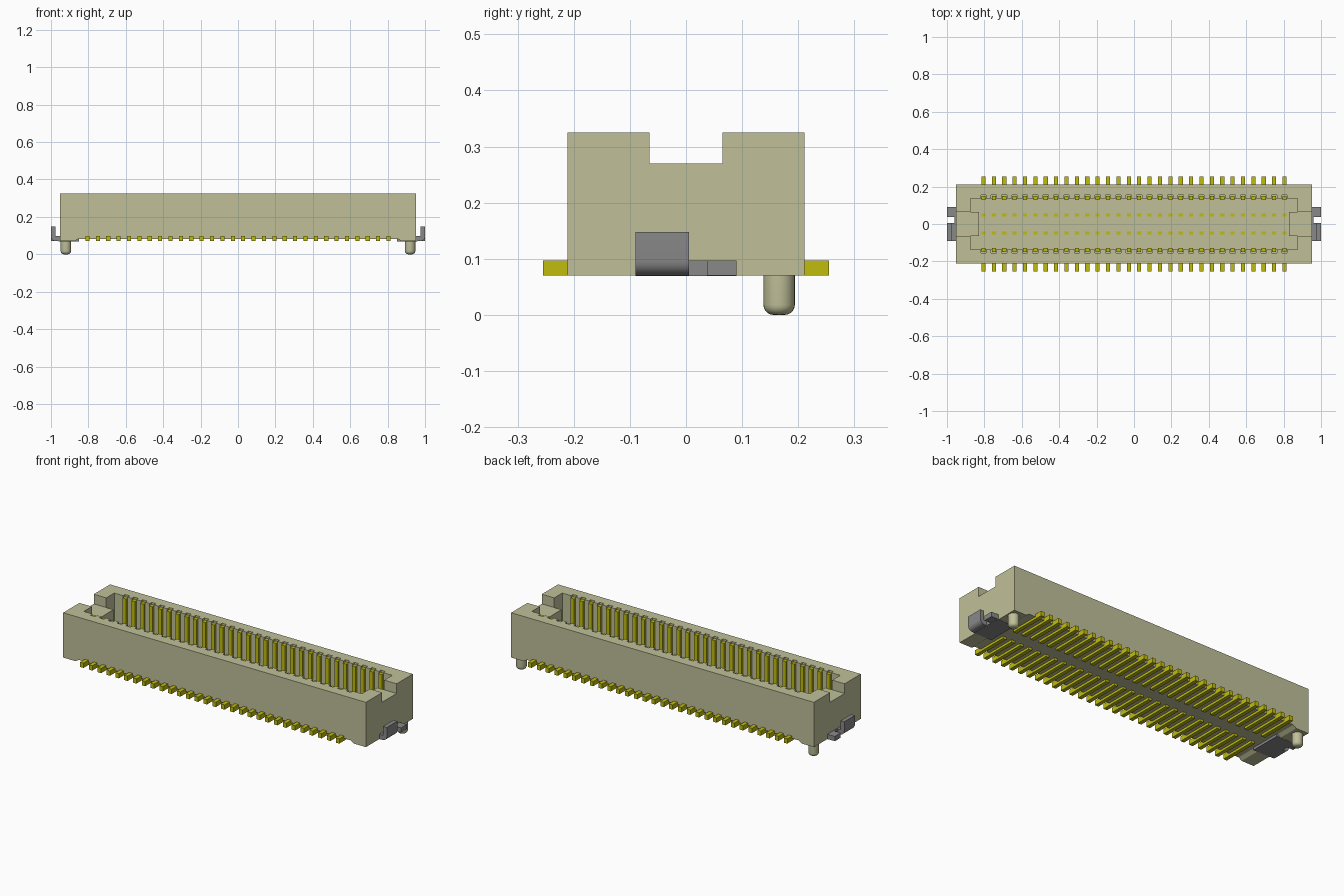
import bpy, bmesh, math
from mathutils import Vector

if "Cube" in bpy.data.objects:
    bpy.data.objects.remove(bpy.data.objects["Cube"], do_unlink=True)


def material(name, rgb):
    m = bpy.data.materials.new(name)
    m.use_nodes = True
    m.diffuse_color = (*rgb, 1)
    m.node_tree.nodes["Principled BSDF"].inputs["Base Color"].default_value = (*rgb, 1)
    return m


BEIGE = material("beige plastic", (0.527, 0.527, 0.323))
GOLD = material("gold contact", (0.53, 0.51, 0.004))
GREY = material("grey metal", (0.25, 0.25, 0.25))


def prism(bm, points, axis, lo, hi):
    """Extrude a 2D outline along axis: the points fill the other two axes in order."""
    def place(p, d):
        c = list(p)
        c.insert(axis, d)
        return Vector(c)
    face = bm.faces.new([bm.verts.new(place(p, lo)) for p in points])
    top = bmesh.ops.extrude_face_region(bm, geom=[face])["geom"]
    shift = place((0, 0), hi - lo)
    bmesh.ops.translate(bm, vec=shift, verts=[v for v in top if isinstance(v, bmesh.types.BMVert)])


def box(bm, x0, x1, y0, y1, z0, z1):
    prism(bm, [(x0, y0), (x1, y0), (x1, y1), (x0, y1)], 2, z0, z1)


def finish(bm, name, mat, smooth=False):
    bmesh.ops.recalc_face_normals(bm, faces=bm.faces[:])
    me = bpy.data.meshes.new(name)
    bm.to_mesh(me)
    bm.free()
    ob = bpy.data.objects.new(name, me)
    bpy.context.collection.objects.link(ob)
    me.materials.append(mat)
    bpy.ops.object.select_all(action='DESELECT')
    ob.select_set(True)
    bpy.context.view_layer.objects.active = ob
    if smooth:
        bpy.ops.object.shade_smooth_by_angle(angle=math.radians(35))
    return ob


def cut(target, bm):
    """Subtract a temporary solid from the target."""
    tool = finish(bm, "cutter", BEIGE)
    tool.hide_render = True
    bpy.context.view_layer.objects.active = target
    mod = target.modifiers.new("cut", 'BOOLEAN')
    mod.operation, mod.solver, mod.object = 'DIFFERENCE', 'EXACT', tool
    bpy.ops.object.modifier_apply(modifier=mod.name)
    bpy.data.objects.remove(tool, do_unlink=True)


COUNT, HALF_SPAN, HALF_W = 30, 0.805, 0.011
xs = [-HALF_SPAN + i * 2 * HALF_SPAN / (COUNT - 1) for i in range(COUNT)]
TOP, FLOOR = 0.325, 0.12

# Housing block
bm = bmesh.new()
box(bm, -0.953, 0.953, -0.211, 0.211, 0.07, TOP)
housing = finish(bm, "housing", BEIGE)

# Cavity with a tongue left standing at each end
quarter = [(0.83, 0.065), (0.875, 0.065), (0.875, 0.137)]
outline = quarter + [(-x, y) for x, y in reversed(quarter)]
outline += [(-x, -y) for x, y in quarter] + [(x, -y) for x, y in reversed(quarter)]
bm = bmesh.new()
prism(bm, outline, 2, FLOOR, 0.4)
cut(housing, bm)

# Slot across both end walls
bm = bmesh.new()
box(bm, -1.1, 1.1, -0.065, 0.065, 0.27, 0.42)
cut(housing, bm)

# Shallow relief under the contact rows
bm = bmesh.new()
prism(bm, [(-0.875, 0.05), (0.875, 0.05), (0.875, 0.07), (0.855, 0.083),
           (-0.855, 0.083), (-0.875, 0.07)], 1, -0.3, 0.3)
cut(housing, bm)

# Grooves in the inner walls for the contacts
bm = bmesh.new()
for x in xs:
    for s in (-1, 1):
        y0, y1 = sorted((s * 0.12, s * 0.155))
        box(bm, x - 0.014, x + 0.014, y0, y1, FLOOR + 0.01, 0.4)
cut(housing, bm)

# Contacts: outer tail, riser on the inner wall, stub through the floor
profile = [(0.255, 0.07), (0.255, 0.097), (0.15, 0.097), (0.15, 0.316), (0.128, 0.316),
           (0.128, 0.097), (0.055, 0.097), (0.055, 0.123), (0.04, 0.123), (0.04, 0.07)]
for s, name in ((-1, "front_contacts"), (1, "back_contacts")):
    bm = bmesh.new()
    for x in xs:
        prism(bm, [(s * y, z) for y, z in profile], 0, x - HALF_W, x + HALF_W)
    finish(bm, name, GOLD)

# Bent clip outline: foot, rounded heel and upright
R = 0.026
heel = [(1.0 - R + R * math.sin(a), 0.07 + R - R * math.cos(a))
        for a in (math.radians(15 * i) for i in range(7))]
clip = [(0.94, 0.07)] + heel + [(1.0, 0.148), (0.976, 0.148), (0.976, 0.097), (0.94, 0.097)]

for s, side in ((1, "left"), (-1, "right")):
    # Solder clip
    bm = bmesh.new()
    prism(bm, [(s * x, z) for x, z in clip], 1, -0.09, 0.005)
    finish(bm, side + "_clip", GREY, smooth=True)
    bm = bmesh.new()
    x0, x1 = sorted((s * 0.94, s * 1.0))
    box(bm, x0, x1, 0.037, 0.09, 0.07, 0.097)
    finish(bm, side + "_clip_foot", GREY)
    bm = bmesh.new()
    x0, x1 = sorted((s * 0.85, s * 0.96))
    box(bm, x0, x1, -0.09, 0.09, 0.069, 0.097)
    finish(bm, side + "_clip_plate", GREY)

    # Locating peg with a rounded tip, lathed from a profile
    r, f = 0.028, 0.018
    tip = [(r - f + f * math.cos(a), f - f * math.sin(a))
           for a in (math.radians(18 * i) for i in range(6))]
    rings = [(r, 0.08)] + tip
    bm = bmesh.new()
    n = 24
    loops = [[bm.verts.new((s * 0.92 + q * math.cos(2 * math.pi * k / n),
                            0.166 + q * math.sin(2 * math.pi * k / n), z))
              for k in range(n)] for q, z in rings]
    for a, b in zip(loops, loops[1:]):
        for k in range(n):
            bm.faces.new((a[k], a[(k + 1) % n], b[(k + 1) % n], b[k]))
    bm.faces.new(loops[0])
    bm.faces.new(loops[-1])
    finish(bm, side + "_peg", BEIGE, smooth=True)
